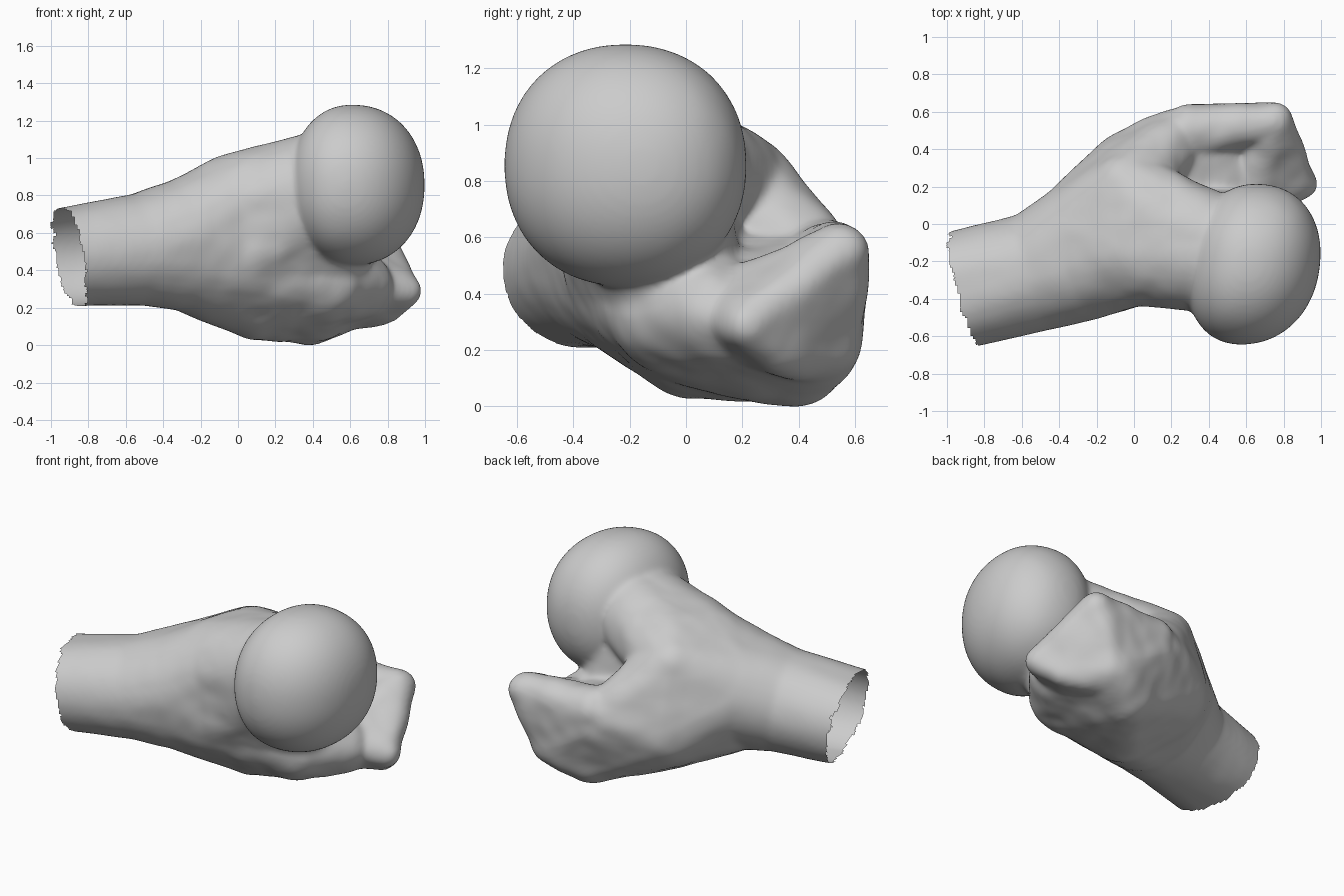
import bpy
import bmesh
import math
from mathutils import Vector, noise

cube = bpy.data.objects.get("Cube")
if cube:
    bpy.data.objects.remove(cube)


def sphere_directions(count):
    """Evenly spread directions used to round off a lump."""
    result = []
    for i in range(count):
        h = 1 - 2 * (i + 0.5) / count
        turn = i * math.pi * (3 - math.sqrt(5))
        r = math.sqrt(1 - h * h)
        result.append(Vector((r * math.cos(turn), r * math.sin(turn), h)))
    return result


DIRS = sphere_directions(500)
bm = bmesh.new()


def add_hull(points):
    """Wrap points in a convex skin and add it to the shared mesh."""
    part = bmesh.new()
    for p in points:
        part.verts.new(p)
    bmesh.ops.convex_hull(part, input=part.verts[:])
    loose = [v for v in part.verts if not v.link_faces]
    bmesh.ops.delete(part, geom=loose, context='VERTS')
    bmesh.ops.recalc_face_normals(part, faces=part.faces[:])
    mesh = bpy.data.meshes.new("part")
    part.to_mesh(mesh)
    part.free()
    bm.from_mesh(mesh)
    bpy.data.meshes.remove(mesh)


def blend(*balls):
    """One part: the skin around balls given as x, y, z, radius."""
    add_hull([Vector(b[:3]) + d * b[3] for b in balls for d in DIRS])


# Balls shared by neighbouring parts
shaft = [(-.5, -.23, .525, .3), (-.5, -.27, .525, .3)]
flare = [(-.25, -.2, .6, .31), (-.25, -.06, .6, .31), (-.25, -.18, .5, .31)]
neck_root = (0, -.13, .73, .31)
ridge = (-.04, .19, .78, .2)
rear_low = (0, .25, .43, .26)
belly = (.1, .01, .27, .23)
front_low = (0, -.1, .5, .33)
knob_low = (.57, .45, .26, .18)
knob_tip = (.75, .55, .56, .1)
knob_corner = [(.9, .22, .3, .08), (.8, .31, .22, .09)]
crest = (.3, .49, .52, .15)

# Shaft, running past the cut end
blend((-1.2, -.34, .455, .24), (-1.2, -.49, .455, .24), *shaft)
# Flare from the shaft to the wide end
blend(*shaft, *flare)
blend(*flare, neck_root, ridge, rear_low, belly, front_low)
# Neck
blend(neck_root, front_low, (.5, -.17, .86, .31))
blend(front_low, (.5, -.13, .72, .28), (.45, -.04, .45, .24))
blend(neck_root, ridge, (.08, .05, .84, .22), (.45, -.1, .9, .25))
# Body below the neck
blend(belly, front_low, (.45, -.02, .37, .25), (.4, .33, .24, .22),
      (.64, .1, .34, .18))
# Large outer knob with its crest and front corner
blend(rear_low, belly, (.3, .47, .46, .17), knob_low,
      (.4, .38, .2, .19), (.64, .16, .32, .17))
blend(knob_low, knob_tip, crest)
blend(knob_low, knob_tip, *knob_corner, (.64, .2, .34, .17))
# Ridge linking neck and knob
blend(ridge, rear_low, (.22, .45, .5, .17))

# Ball head, a little squared off and flatter towards the neck
HEAD = Vector((.61, -.215, .867))
POWER = 2.15
points = []
for d in sphere_directions(1500):
    d = d / sum(abs(c) ** POWER for c in d) ** (1 / POWER)
    reach = .385 if d.x > 0 else .33
    lean = .04 * d.y
    points.append(HEAD + Vector((reach * d.x + lean, .43 * d.y, .43 * d.z)))
add_hull(points)

# Merge all parts into one smooth skin
raw_mesh = bpy.data.meshes.new("raw_bone")
bm.to_mesh(raw_mesh)
bm.free()
raw = bpy.data.objects.new("raw_bone", raw_mesh)
bpy.context.collection.objects.link(raw)
remesh = raw.modifiers.new("Merge", 'REMESH')
remesh.mode = 'VOXEL'
remesh.voxel_size = 0.014
smooth = raw.modifiers.new("Soften", 'SMOOTH')
smooth.factor = 0.5
smooth.iterations = 20
graph = bpy.context.evaluated_depsgraph_get()
bone_mesh = bpy.data.meshes.new_from_object(raw.evaluated_get(graph))
bone_mesh.name = "femur_end"
bpy.data.objects.remove(raw)

bm = bmesh.new()
bm.from_mesh(bone_mesh)
bm.normal_update()

# Uneven bone surface, except on the polished head
moves = []
for v in bm.verts:
    away = (v.co - HEAD).length / .43
    rough = min(max((away - 1) * 4, 0), 1) * min(max(v.co.x + .7, .2), 1)
    lump = noise.noise(v.co * 5) + .4 * noise.noise(v.co * 9)
    moves.append((v, v.normal * lump * rough * .013))
for v, move in moves:
    v.co += move

# Broken open end of the shaft
axis = Vector((.95, .24, .19)).normalized()
end = Vector((-.9, -.33, .47))
gone = []
for f in bm.faces:
    c = f.calc_center_median()
    if (c - end).dot(axis) < .02 * noise.noise(c * 14):
        gone.append(f)
bmesh.ops.delete(bm, geom=gone, context='FACES')

# Rest on the ground
low = min(v.co.z for v in bm.verts)
for v in bm.verts:
    v.co.z -= low
bm.to_mesh(bone_mesh)
bm.free()

bone = bpy.data.objects.new("femur_end", bone_mesh)
bpy.context.collection.objects.link(bone)
grey = bpy.data.materials.new("bone_grey")
grey.use_nodes = True
colour = (.6, .6, .6, 1)
grey.diffuse_color = colour
grey.node_tree.nodes["Principled BSDF"].inputs["Base Color"].default_value = colour
bone_mesh.materials.clear()
bone_mesh.materials.append(grey)

bpy.context.view_layer.objects.active = bone
bone.select_set(True)
bpy.ops.object.shade_smooth_by_angle(angle=math.radians(60))
